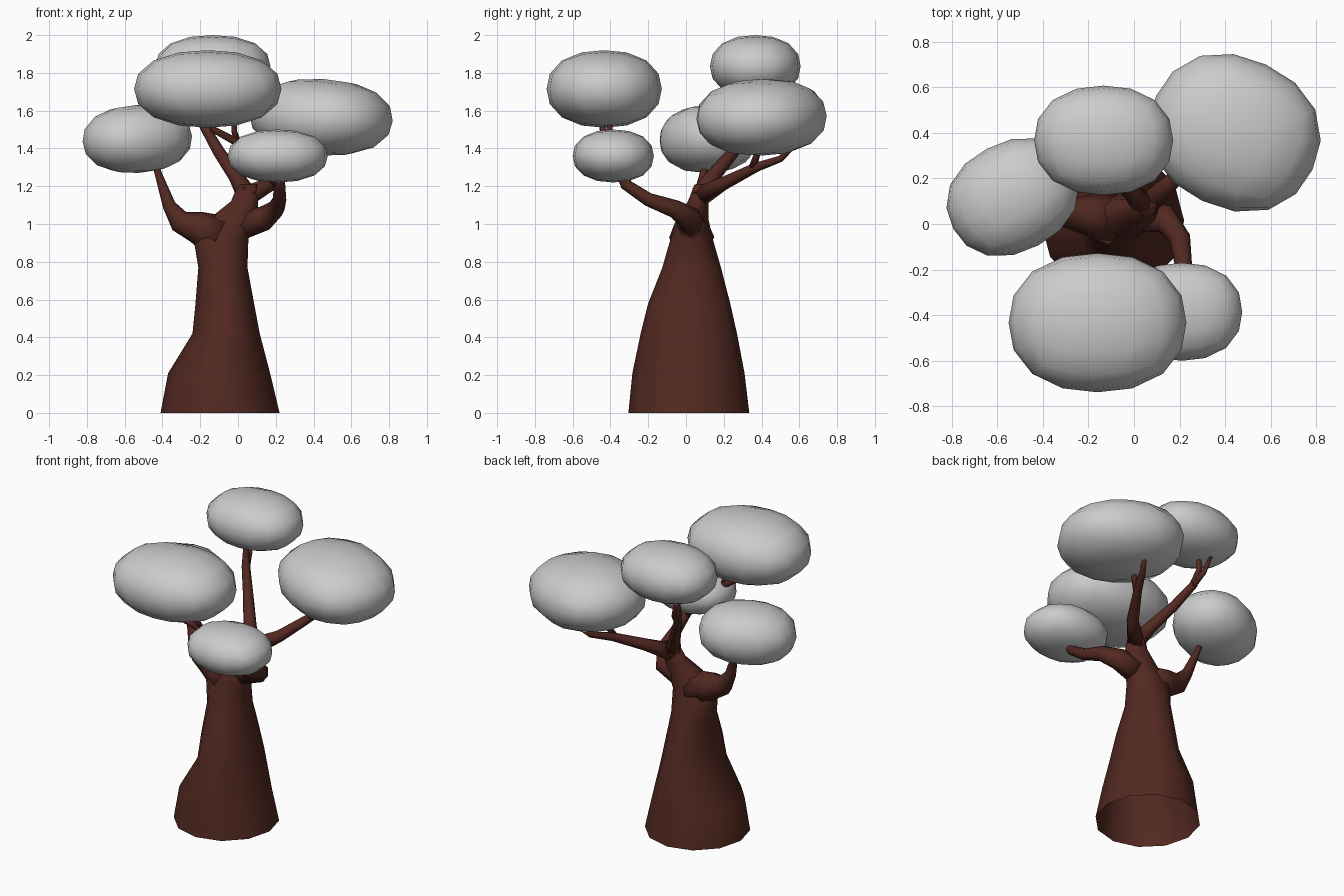
import bpy, bmesh, math
from mathutils import Vector, Matrix

if "Cube" in bpy.data.objects:
    bpy.data.objects.remove(bpy.data.objects["Cube"])

bark = bpy.data.materials.new("bark")
bark.diffuse_color = (0.085, 0.022, 0.015, 1)
bark.use_nodes = True
bark.node_tree.nodes["Principled BSDF"].inputs["Base Color"].default_value = bark.diffuse_color


def finish(bm, name, mat=None):
    bmesh.ops.recalc_face_normals(bm, faces=bm.faces)
    for f in bm.faces:
        f.smooth = True
    me = bpy.data.meshes.new(name)
    bm.to_mesh(me)
    bm.free()
    if mat:
        me.materials.append(mat)
    ob = bpy.data.objects.new(name, me)
    bpy.context.collection.objects.link(ob)
    return ob


def loft(name, rings, cap_start=False):
    """Skin a list of rings (lists of points), closing the far end."""
    bm = bmesh.new()
    loops = [[bm.verts.new(p) for p in ring] for ring in rings]
    n = len(loops[0])
    for a, b in zip(loops, loops[1:]):
        for i in range(n):
            j = (i + 1) % n
            bm.faces.new((a[i], a[j], b[j], b[i]))
    bm.faces.new(loops[-1])
    if cap_start:
        bm.faces.new(loops[0][::-1])
    return finish(bm, name, bark)


def circle(n):
    return [(math.cos(2 * math.pi * i / n), math.sin(2 * math.pi * i / n)) for i in range(n)]


def branch(name, path, n=8):
    """Tapered tube along points (x, y, z, radius)."""
    pts = [Vector(p[:3]) for p in path]
    rings = []
    side = None
    for i, p in enumerate(pts):
        t = (pts[min(i + 1, len(pts) - 1)] - pts[max(i - 1, 0)]).normalized()
        side = t.orthogonal() if side is None else side - t * side.dot(t)
        side.normalize()
        up = t.cross(side)
        rings.append([p + path[i][3] * (side * c + up * s) for c, s in circle(n)])
    return loft(name, rings, True)


def foliage(name, centre, radii, turn=0, tilt=0, p=2.25):
    """Rounded, slightly boxy clump made from a gridded cube."""
    bm = bmesh.new()
    bmesh.ops.create_cube(bm, size=2)
    bmesh.ops.subdivide_edges(bm, edges=bm.edges[:], cuts=3, use_grid_fill=True)
    for v in bm.verts:
        q = Vector([math.tan(c * math.pi / 4) for c in v.co])
        v.co = q / sum(abs(c) ** p for c in q) ** (1 / p)
    m = (Matrix.Translation(centre) @ Matrix.Rotation(math.radians(turn), 4, 'Z')
         @ Matrix.Rotation(math.radians(tilt), 4, 'Y') @ Matrix.Diagonal((*radii, 1)))
    bm.transform(m)
    return finish(bm, name)


# Flared trunk, open underneath: (z, centre x, centre y, radius x, radius y)
trunk = [(0, -.095, .015, .315, .32), (.21, -.10, .013, .27, .297),
         (.42, -.063, .015, .178, .255), (.58, -.07, .017, .155, .217),
         (.77, -.08, .03, .13, .155), (.92, -.09, .03, .145, .112),
         (1.03, -.025, .035, .125, .083), (1.12, .035, .065, .072, .055),
         (1.21, .05, .085, .05, .04)]
loft("trunk", [[(cx + rx * c, cy + ry * s, z) for c, s in circle(12)]
               for z, cx, cy, rx, ry in trunk])

# Branches
branch("left_branch", [(-.10, .03, .93, .12), (-.22, .04, .985, .085), (-.31, .05, 1.015, .06),
                       (-.365, .06, 1.10, .035), (-.42, .09, 1.26, .02), (-.46, .12, 1.40, .012)])
branch("front_branch", [(0, .03, .99, .08), (.14, .02, 1.03, .065), (.20, -.06, 1.08, .048),
                        (.22, -.20, 1.13, .036), (.22, -.32, 1.21, .03), (.21, -.38, 1.33, .015)])
branch("front_upper_branch", [(.22, -.31, 1.20, .026), (.12, -.34, 1.32, .024),
                              (0, -.38, 1.43, .022), (-.13, -.44, 1.50, .018),
                              (-.17, -.45, 1.60, .01)])
branch("front_twig", [(0, -.38, 1.43, .018), (-.02, -.40, 1.49, .015), (-.02, -.42, 1.60, .01)])
branch("right_branch", [(.05, .08, 1.15, .055), (.17, .19, 1.21, .037), (.28, .37, 1.30, .026),
                        (.35, .50, 1.345, .018), (.40, .58, 1.42, .01)])
branch("right_twig", [(.27, .35, 1.29, .022), (.32, .38, 1.38, .016), (.34, .40, 1.50, .01)])
branch("back_branch", [(.045, .08, 1.16, .055), (-.01, .14, 1.25, .04), (-.10, .25, 1.38, .032),
                       (-.18, .34, 1.52, .026), (-.20, .37, 1.62, .018), (-.18, .38, 1.75, .01)])
branch("back_twig", [(-.17, .33, 1.50, .02), (-.20, .41, 1.58, .016), (-.24, .45, 1.72, .008)])

# Foliage clumps
foliage("foliage_front", (-.16, -.433, 1.715), (.39, .305, .205))
foliage("foliage_right", (.44, .40, 1.565), (.38, .33, .203), -25, 3)
foliage("foliage_back", (-.133, .367, 1.835), (.305, .24, .165))
foliage("foliage_left", (-.533, .118, 1.45), (.295, .24, .18), 28, -3)
foliage("foliage_front_right", (.21, -.385, 1.36), (.265, .215, .14))
